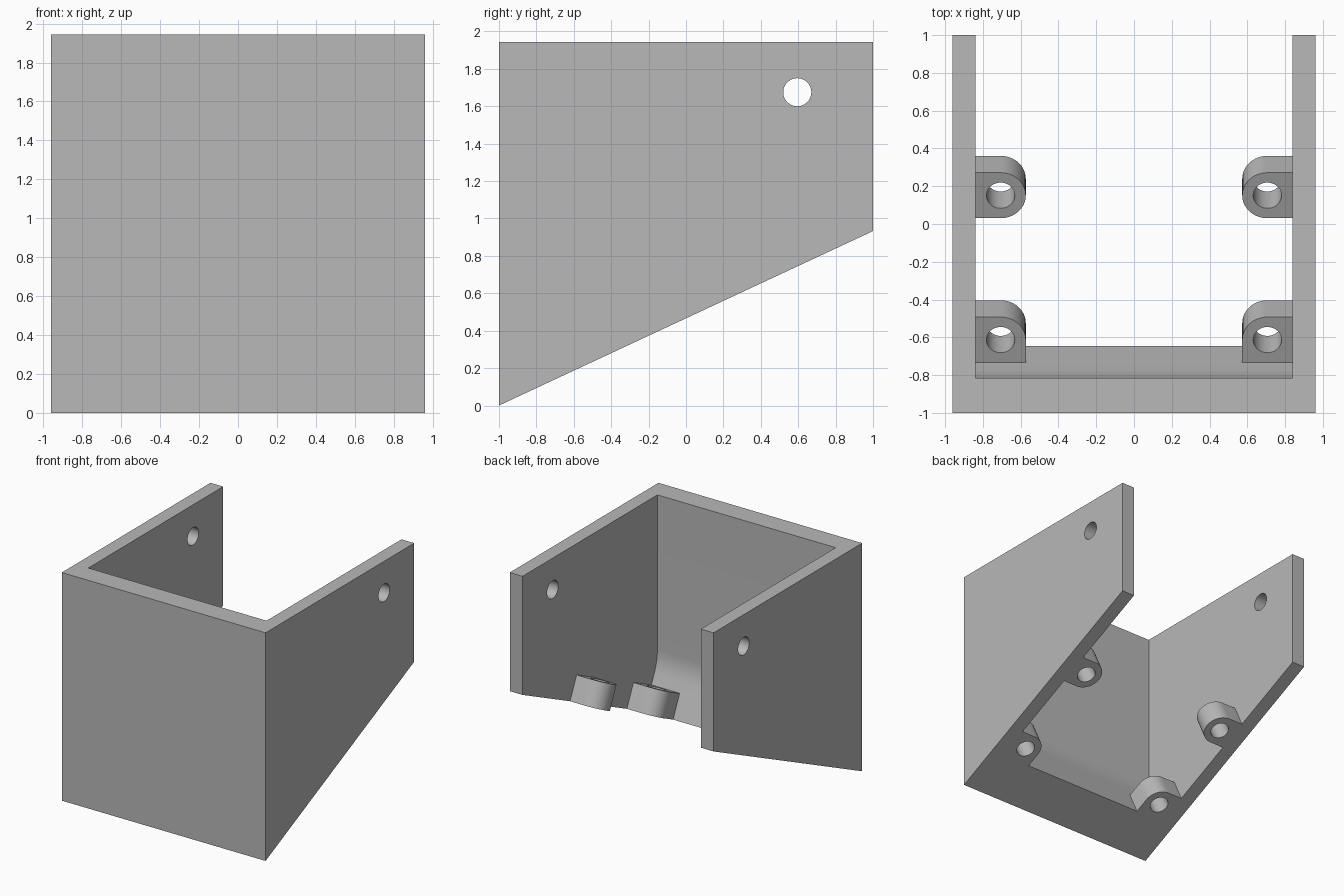
import bpy, bmesh
from math import sin, cos, tan, pi, radians
from mathutils import Matrix, Vector

if "Cube" in bpy.data.objects:
    bpy.data.objects.remove(bpy.data.objects["Cube"], do_unlink=True)

TILT = radians(25)          # slope of the open underside
S, C, T = sin(TILT), cos(TILT), tan(TILT)
HALF_W, WALL, TOP = 0.96, 0.12, 1.943
HOLE_R, LUG_R, LUG_X, LUG_H = 0.075, 0.133, 0.706, 0.21

# Frames: profile x, profile y, extrusion direction
SIDE = Matrix(((0, 0, 1, 0), (1, 0, 0, 0), (0, 1, 0, 0), (0, 0, 0, 1)))
SLOPE = Matrix(((1, 0, 0, 0), (0, C, -S, -1), (0, S, C, 0), (0, 0, 0, 1)))

grey = bpy.data.materials.new("plain grey")
grey.use_nodes = True
grey.diffuse_color = (0.48, 0.48, 0.48, 1)
grey.node_tree.nodes["Principled BSDF"].inputs["Base Color"].default_value = grey.diffuse_color


def prism(name, profile, low, high, frame):
    """Extrude a closed 2D profile from low to high in the given frame."""
    bm = bmesh.new()
    face = bm.faces.new([bm.verts.new((x, y, low)) for x, y in profile])
    new = bmesh.ops.extrude_face_region(bm, geom=[face])["geom"]
    verts = [v for v in new if isinstance(v, bmesh.types.BMVert)]
    bmesh.ops.translate(bm, verts=verts, vec=(0, 0, high - low))
    bm.transform(frame)
    bmesh.ops.recalc_face_normals(bm, faces=bm.faces)
    mesh = bpy.data.meshes.new(name)
    bm.to_mesh(mesh)
    bm.free()
    mesh.materials.append(grey)
    obj = bpy.data.objects.new(name, mesh)
    bpy.context.scene.collection.objects.link(obj)
    return obj


def arc(cx, cy, r, start, end, steps):
    angles = [radians(start + (end - start) * i / steps) for i in range(steps + 1)]
    return [(cx + r * cos(a), cy + r * sin(a)) for a in angles]


def circle(cx, cy, r):
    return arc(cx, cy, r, 0, 360, 48)[:-1]


def combine(target, tool, operation):
    """Apply a boolean and discard the tool."""
    tool.hide_render = True
    mod = target.modifiers.new("combine", "BOOLEAN")
    mod.operation, mod.solver, mod.object = operation, "EXACT", tool
    graph = bpy.context.evaluated_depsgraph_get()
    graph.update()
    mesh = bpy.data.meshes.new_from_object(target.evaluated_get(graph))
    target.modifiers.clear()
    target.data = mesh
    bpy.data.objects.remove(tool, do_unlink=True)


# Outer block, later trimmed by the slope
bracket = prism("bracket_housing", [(-1, -0.3), (1, -0.3), (1, TOP), (-1, TOP)],
                -HALF_W, HALF_W, SIDE)

# Inside space: upright front face blending into a face square to the slope
foot = Vector((-0.645, 0.355 * T))
inner_y = -0.815
crease_z = foot.y + (foot.x - inner_y) / T
blend = 0.1
radius = blend / tan(TILT / 2)
below = foot + Vector((S, -C)) * 0.3
space = [(1.2, below.y), (1.2, 2.3), (inner_y, 2.3)]
space += arc(inner_y + radius, crease_z + blend, radius, 180, 205, 6)
space += [tuple(below)]
combine(bracket, prism("space_cutter", space, WALL - HALF_W, HALF_W - WALL, SIDE), "DIFFERENCE")

# Screw lugs on both side walls, standing square to the slope
front_s = 0.355 / C + LUG_R
back_s = 1.24 / C
root = HALF_W - WALL / 2
inner_x = LUG_X - LUG_R
corner_lug = [(root, front_s - LUG_R - 0.05), (inner_x, front_s - LUG_R - 0.05)]
corner_lug += arc(LUG_X, front_s, LUG_R, 180, 90, 12) + [(root, front_s + LUG_R)]
wall_lug = [(root, back_s - LUG_R)] + arc(LUG_X, back_s, LUG_R, 270, 90, 24)
wall_lug += [(root, back_s + LUG_R)]
for side in (-1, 1):
    for outline in (corner_lug, wall_lug):
        lug = prism("lug", [(side * x, y) for x, y in outline], -0.1, LUG_H, SLOPE)
        combine(bracket, lug, "UNION")

# Trim the underside along the slope
wedge = [(-1.2, -0.2 * T), (1.2, 2.2 * T), (1.2, -0.6), (-1.2, -0.6)]
combine(bracket, prism("slope_cutter", wedge, -1.2, 1.2, SIDE), "DIFFERENCE")

# Screw holes through the lugs
for side in (-1, 1):
    for s in (front_s, back_s):
        hole = prism("lug_hole", circle(side * LUG_X, s, HOLE_R), -0.1, LUG_H + 0.1, SLOPE)
        combine(bracket, hole, "DIFFERENCE")

# Mounting holes through both side walls
for y in (-0.21, 0.595):
    hole = prism("wall_hole", circle(y, 1.675, HOLE_R), -1.2, 1.2, SIDE)
    combine(bracket, hole, "DIFFERENCE")

bpy.ops.object.select_all(action="DESELECT")
bracket.select_set(True)
bpy.context.view_layer.objects.active = bracket
bpy.ops.object.shade_smooth_by_angle(angle=radians(30))
